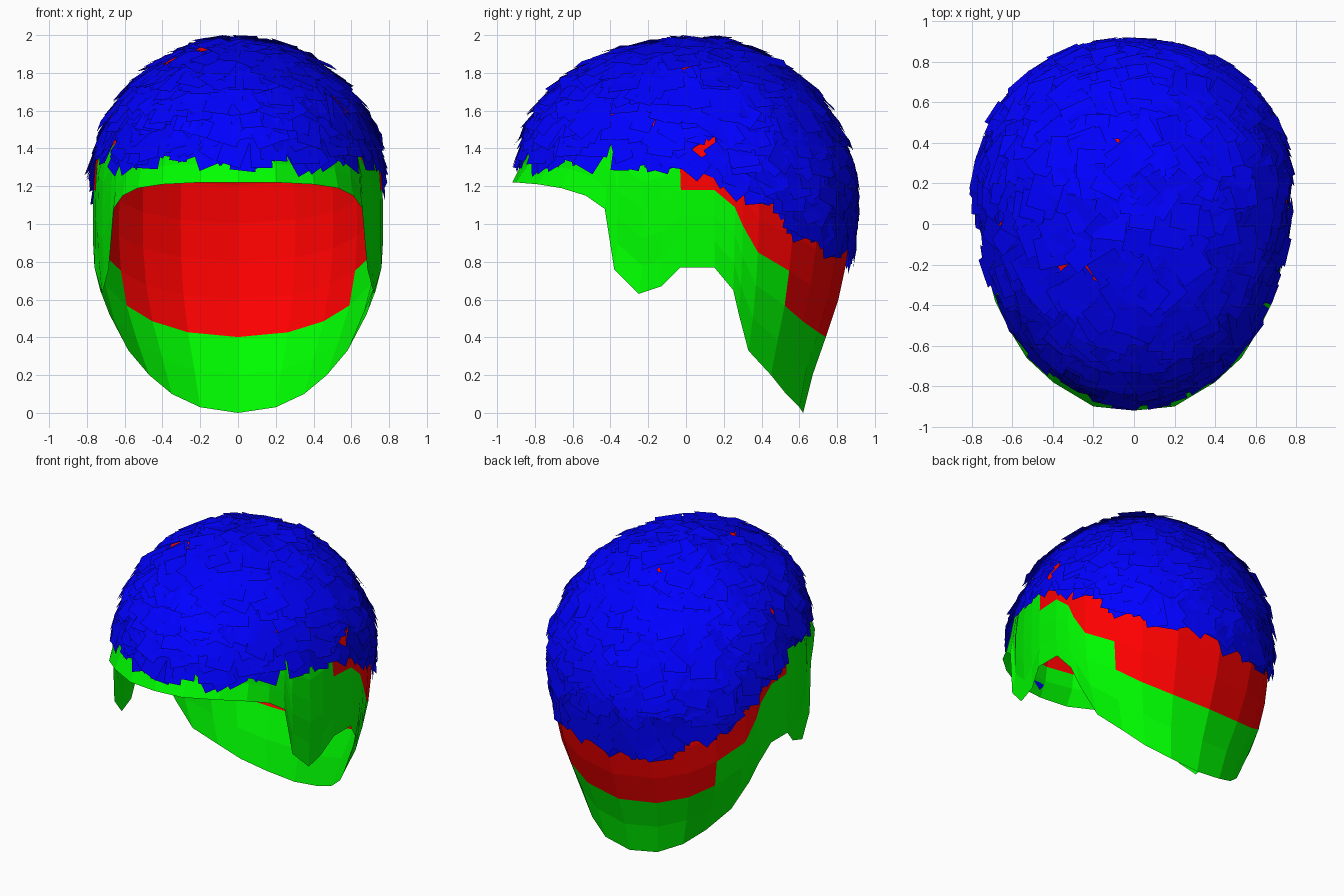
import bpy, math, random
from mathutils import Vector, Matrix

if "Cube" in bpy.data.objects:
    bpy.data.objects.remove(bpy.data.objects["Cube"])

random.seed(4)
YC, MID, RISE = 0.15, 1.2, 0.77
LEAN = 0.10          # the crown sits forward of the widest level
ROWS = 12

# head cross-section below the widest level: z, half width, back y
LOWER = [(0, .48, .62), (.2, .57, .67), (.4, .66, .74), (.57, .72, .80),
         (.77, .76, .845), (.95, .77, .875), (1.2, .765, .875)]
# lower edge of the scalp, front centre to back centre (right half)
RIM = [(0, -.92, 1.22), (.2, -.90, 1.22), (.40, -.78, 1.21), (.53, -.66, 1.19),
       (.61, -.53, 1.15), (.66, -.43, 1.08), (.685, -.38, .76), (.72, -.25, .63),
       (.73, -.13, .67), (.76, -.03, .77), (.76, .15, .77), (.73, .25, .65),
       (.68, .28, .52), (.58, .33, .33), (.47, .45, .20), (.35, .53, .10),
       (.2, .60, .03), (0, .62, 0)]
# hair edge height by y, and lower limit of the red area by y
HAIRLINE = [(-1, 1.30), (.05, 1.27), (.3, 1.18), (.5, .99), (.6, .92), (.72, .88), (.8, .78), (1, .76)]
RED_EDGE = [(-.05, 1.39), (.0, 1.25), (.2, 1.07), (.43, .82), (.55, .64), (.62, .6), (.65, .47), (1, .46)]


def lerp_table(table, k):
    if k <= table[0][0]:
        return table[0][1:]
    for a, b in zip(table, table[1:]):
        if k <= b[0]:
            f = (k - a[0]) / (b[0] - a[0])
            return tuple(p + (q - p) * f for p, q in zip(a[1:], b[1:]))
    return table[-1][1:]


def z_of(u):
    return MID + RISE * math.cos(u * math.pi / 2) if u < 1 else MID - (u - 1) * RISE * math.pi / 2


def u_of(z):
    if z > MID:
        return math.acos(min(1, (z - MID) / RISE)) * 2 / math.pi
    return 1 + (MID - z) / (RISE * math.pi / 2)


def front_depth(z):
    """The brow flares out a little at the rim."""
    return 1.07 - .055 * max(0, min(1, (z - MID) / .12))


def surface(theta, u):
    """Point on the head: theta 0 = front, pi = back; u 0 = crown."""
    z = z_of(u)
    w, yb = lerp_table(LOWER, min(z, MID))
    s = abs(math.sin(u * math.pi / 2)) if u < 1 else 1
    c = math.cos(theta)
    depth = front_depth(z) if c > 0 else yb - YC
    yc = YC - LEAN * max(0, z - MID) / RISE
    return Vector((w * s ** .98 * math.sin(theta), yc - depth * s ** .93 * c, z))


def rim_angle(p):
    w, yb = lerp_table(LOWER, min(p[2], MID))
    d = YC - p[1]
    return math.atan2(p[0] / w, d / (front_depth(p[2]) if d > 0 else yb - YC))


def material(name, color):
    m = bpy.data.materials.new(name)
    m.diffuse_color = color
    m.use_nodes = True
    m.node_tree.nodes["Principled BSDF"].inputs["Base Color"].default_value = m.diffuse_color
    return m


def make_object(name, verts, faces, mats):
    me = bpy.data.meshes.new(name)
    me.from_pydata(verts, [], faces)
    for m in mats:
        me.materials.append(m)
    me.update()
    ob = bpy.data.objects.new(name, me)
    bpy.context.collection.objects.link(ob)
    return ob


green = material("scalp_edge_green", (0, 1, 0, 1))
red = material("scalp_red", (1, 0, 0, 1))
blue = material("hair_blue", (0, 0, 1, 1))

# scalp shell: columns running from the crown to the rim
columns = [(rim_angle(p), Vector(p)) for p in RIM]
columns += [(-t, Vector((-p.x, p.y, p.z))) for t, p in columns[-2:0:-1]]
verts, faces = [surface(0, 0)], []
for theta, rim in columns:
    u_rim = u_of(rim.z)
    verts += [surface(theta, u_rim * j / ROWS) for j in range(1, ROWS)] + [rim]
n = len(columns)
for i in range(n):
    a, b = 1 + i * ROWS, 1 + (i + 1) % n * ROWS
    faces.append((0, a, b))
    faces += [(a + j, a + j + 1, b + j + 1, b + j) for j in range(ROWS - 1)]
scalp = make_object("scalp", verts, faces, [green, red])
for f in scalp.data.polygons:
    f.material_index = int(f.center.z > lerp_table(RED_EDGE, f.center.y)[0])

# hair: overlapping flat cards pointing down from the crown
verts, faces = [], []
count = 0
while count < 1300:
    theta = random.uniform(-math.pi, math.pi)
    u = max(.06, u_of(random.uniform(.85, MID + RISE)))
    p = surface(theta, u)
    down = (surface(theta, u + .01) - surface(theta, u - .01)).normalized()
    across = surface(theta + .01, u) - surface(theta - .01, u)
    normal = down.cross(across).normalized()
    if normal.dot(p - Vector((0, 0, 1))) < 0:
        normal.negate()
    # free directions around the crown, mostly downward elsewhere
    turn = random.uniform(-3.1, 3.1) if u < .25 else random.gauss(0, .4)
    down = Matrix.Rotation(turn, 3, normal) @ down
    side = normal.cross(down) * random.uniform(.05, .09)
    length = random.uniform(.14, .24)
    back = .015 if p.y > .5 else 0
    root = p + normal * (random.uniform(0, .015) + back)
    tip = p + down * length + normal * (random.uniform(-.015, .012) + back)
    if tip.z < lerp_table(HAIRLINE, tip.y)[0] + random.uniform(-.02, .02):
        continue
    k = len(verts)
    quad = [root - side, root + side, tip + side, tip - side]
    for v in quad:
        v.z = min(v.z, 2.0)
        v.y = min(v.y, .92)
    verts += quad
    faces.append((k, k + 1, k + 2, k + 3))
    count += 1
make_object("hair_cards", verts, faces, [blue])
